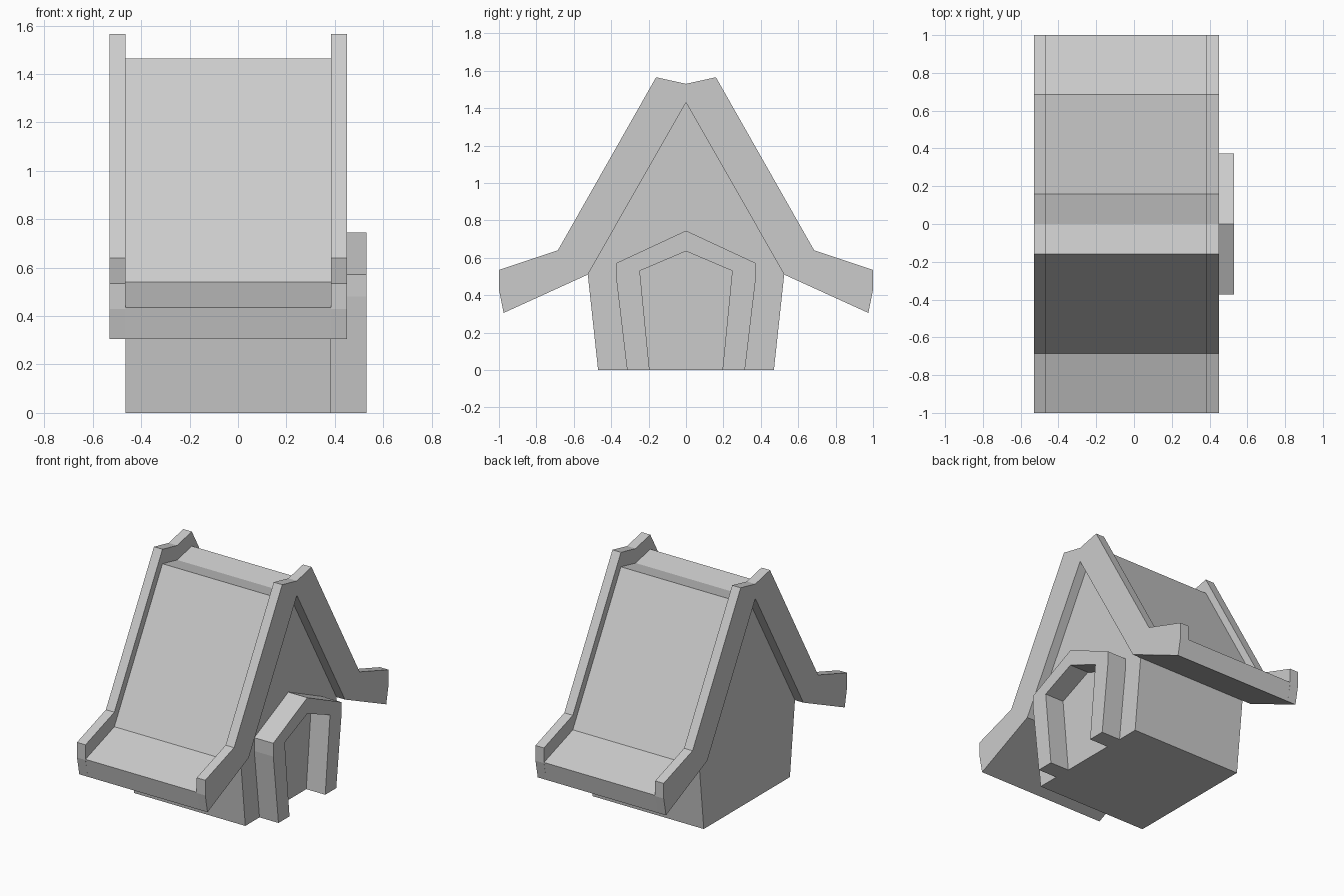
import bpy, bmesh

if "Cube" in bpy.data.objects:
    bpy.data.objects.remove(bpy.data.objects["Cube"])


def mirrored(half):
    """Complete a half profile (y >= 0) with its mirror image."""
    return half + [(-y, z) for y, z in reversed(half) if y > 0]


def extrude_x(name, profile, x0, x1):
    """Solid made by sweeping a closed YZ profile from x0 to x1."""
    bm = bmesh.new()
    face = bm.faces.new([bm.verts.new((x0, y, z)) for y, z in profile])
    res = bmesh.ops.extrude_face_region(bm, geom=[face], use_keep_orig=True)
    verts = [g for g in res["geom"] if isinstance(g, bmesh.types.BMVert)]
    bmesh.ops.translate(bm, verts=verts, vec=(x1 - x0, 0, 0))
    bmesh.ops.recalc_face_normals(bm, faces=bm.faces)
    mesh = bpy.data.meshes.new(name)
    bm.to_mesh(mesh)
    bm.free()
    obj = bpy.data.objects.new(name, mesh)
    bpy.context.collection.objects.link(obj)
    return obj


def band(outer, inner):
    """Closed symmetric band: outer runs apex to foot, inner foot to apex."""
    half = outer + inner
    left = [(-y, z) for y, z in reversed(half) if y > 0]
    return half + left


WALL_L, WALL_R = -0.465, 0.385

# House body with plain gable walls
extrude_x("house_body", mirrored([(0, 1.43), (0.525, 0.51), (0.47, 0)]), WALL_L, WALL_R)

# Roof slab and the raised gable trims share an underside
ridge = [(0, 1.53), (0.16, 1.565), (0.685, 0.64), (1.0, 0.535)]
eave = [(1.0, 0.43), (0.975, 0.305)]
underside = [(0.525, 0.51), (0, 1.43)]

roof_top = [(y, z - 0.1) for y, z in ridge]
roof_under = [(0.975, 0.305), (0.525, 0.51), (0, 1.42)]
extrude_x("roof", band(roof_top, roof_under), WALL_L, WALL_R)

trim = band(ridge + eave, underside)
extrude_x("gable_trim_left", trim, -0.53, WALL_L)
extrude_x("gable_trim_right", trim, WALL_R, 0.45)

# Pointed door frame on the right gable
frame_outer = [(0, 0.745), (0.372, 0.572), (0.372, 0.48), (0.315, 0)]
frame_inner = [(0.195, 0), (0.247, 0.53), (0, 0.635)]
# Close the arch: right half out and in, then the left half back to the apex
extrude_x("door_frame", band(frame_outer, frame_inner), WALL_R, 0.53)
